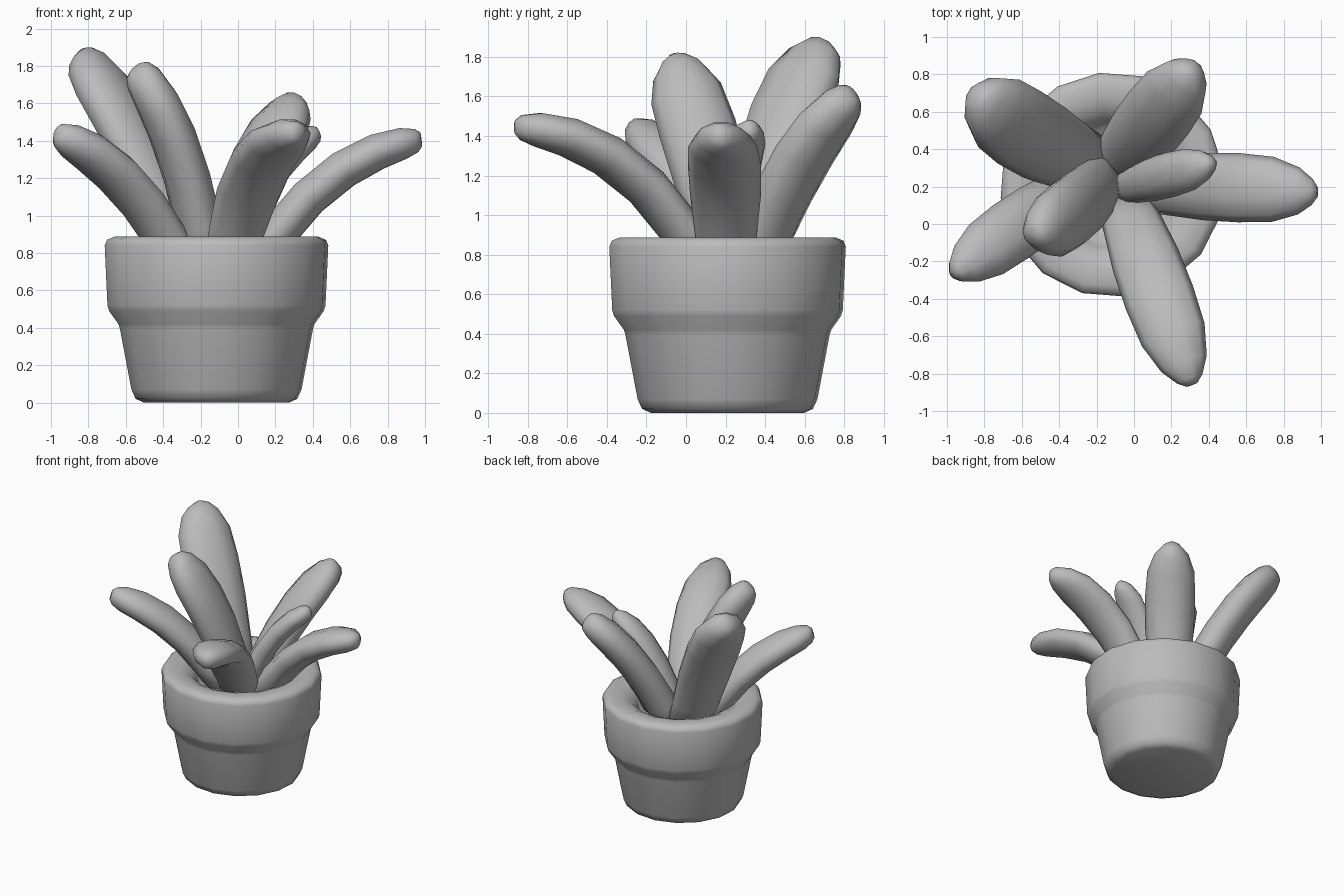
import bpy, bmesh, math
from mathutils import Vector, Matrix

if "Cube" in bpy.data.objects:
    bpy.data.objects.remove(bpy.data.objects["Cube"])

grey = bpy.data.materials.new("plain grey")
grey.use_nodes = True
grey.diffuse_color = (0.5, 0.5, 0.5, 1)
grey.node_tree.nodes["Principled BSDF"].inputs["Base Color"].default_value = (0.5, 0.5, 0.5, 1)


def skin(name, rings):
    """Bridge a list of equal vertex rings, cap both ends, shade smooth."""
    bm = bmesh.new()
    loops = [[bm.verts.new(p) for p in ring] for ring in rings]
    n = len(loops[0])
    for a, b in zip(loops, loops[1:]):
        for i in range(n):
            j = (i + 1) % n
            bm.faces.new((a[i], a[j], b[j], b[i]))
    bm.faces.new(loops[0][::-1])
    bm.faces.new(loops[-1])
    bmesh.ops.recalc_face_normals(bm, faces=bm.faces)
    mesh = bpy.data.meshes.new(name)
    bm.to_mesh(mesh)
    bm.free()
    for p in mesh.polygons:
        p.use_smooth = True
    mesh.materials.append(grey)
    obj = bpy.data.objects.new(name, mesh)
    bpy.context.collection.objects.link(obj)


# Pot: turned profile (radius, height), up the outside and over the thick rolled lip
SIDES = 16
CENTRE = (-0.115, 0.21)
profile = [(0.39, 0), (0.435, 0.02), (0.458, 0.07), (0.52, 0.395), (0.528, 0.42),
           (0.578, 0.49), (0.587, 0.52), (0.602, 0.84), (0.59, 0.87), (0.55, 0.887),
           (0.46, 0.885), (0.39, 0.855), (0.34, 0.8), (0.31, 0.72)]
rings = []
for r, z in profile:
    angles = [math.tau * (i + 0.3) / SIDES for i in range(SIDES)]
    rings.append([(CENTRE[0] + r * math.cos(a), CENTRE[1] + r * math.sin(a), z) for a in angles])
skin("pot", rings)

# Leaf stations: position along the leaf, width factor, thickness factor
STATIONS = [(0, .75, .85), (.2, .85, 1), (.4, .97, 1), (.6, 1, 1),
            (.78, .94, .95), (.91, .68, .83), (.975, .38, .62), (1, .16, .36)]


def leaf(name, base, bend, tip, width, thick, twist=0):
    """Flattened tapering tube swept along a quadratic curve."""
    base, bend, tip = Vector(base), Vector(bend), Vector(tip)
    across = (tip - base).cross(Vector((0, 0, 1))).normalized()
    rings = []
    for t, w, h in STATIONS:
        centre = base * (1 - t) ** 2 + bend * 2 * t * (1 - t) + tip * t * t
        tangent = ((bend - base) * (1 - t) + (tip - bend) * t).normalized()
        side = Matrix.Rotation(math.radians(twist), 3, tangent) @ across
        up = side.cross(tangent).normalized()
        ring = []
        for k in range(10):
            a = math.tau * k / 10
            # the upper face is slightly flatter than the lower face
            s = math.sin(a) * (0.85 if math.sin(a) > 0 else 1)
            ring.append(centre + side * (math.cos(a) * w * width) + up * (s * h * thick))
        rings.append(ring)
    skin(name, rings)


leaf("tall_back_left_leaf", (-.2, .29, .62), (-.57, .46, 1.56), (-.85, .69, 1.86), .225, .145)
leaf("back_right_leaf", (-.12, .28, .6), (.08, .52, 1.32), (.32, .84, 1.62), .195, .135)
leaf("right_leaf", (.04, .2, .65), (.42, .21, 1.34), (.98, .17, 1.41), .185, .115)
leaf("small_right_leaf", (-.1, .19, .65), (.12, .24, 1.3), (.43, .33, 1.45), .12, .085)
leaf("front_leaf", (-.06, .14, .65), (.07, -.22, 1.42), (.31, -.86, 1.45), .19, .115)
leaf("front_left_leaf", (-.26, .22, .65), (-.55, .05, 1.28), (-.97, -.27, 1.44), .17, .12)
leaf("steep_front_left_leaf", (-.15, .25, .65), (-.26, .09, 1.44), (-.54, -.07, 1.79), .2, .135, -32)
